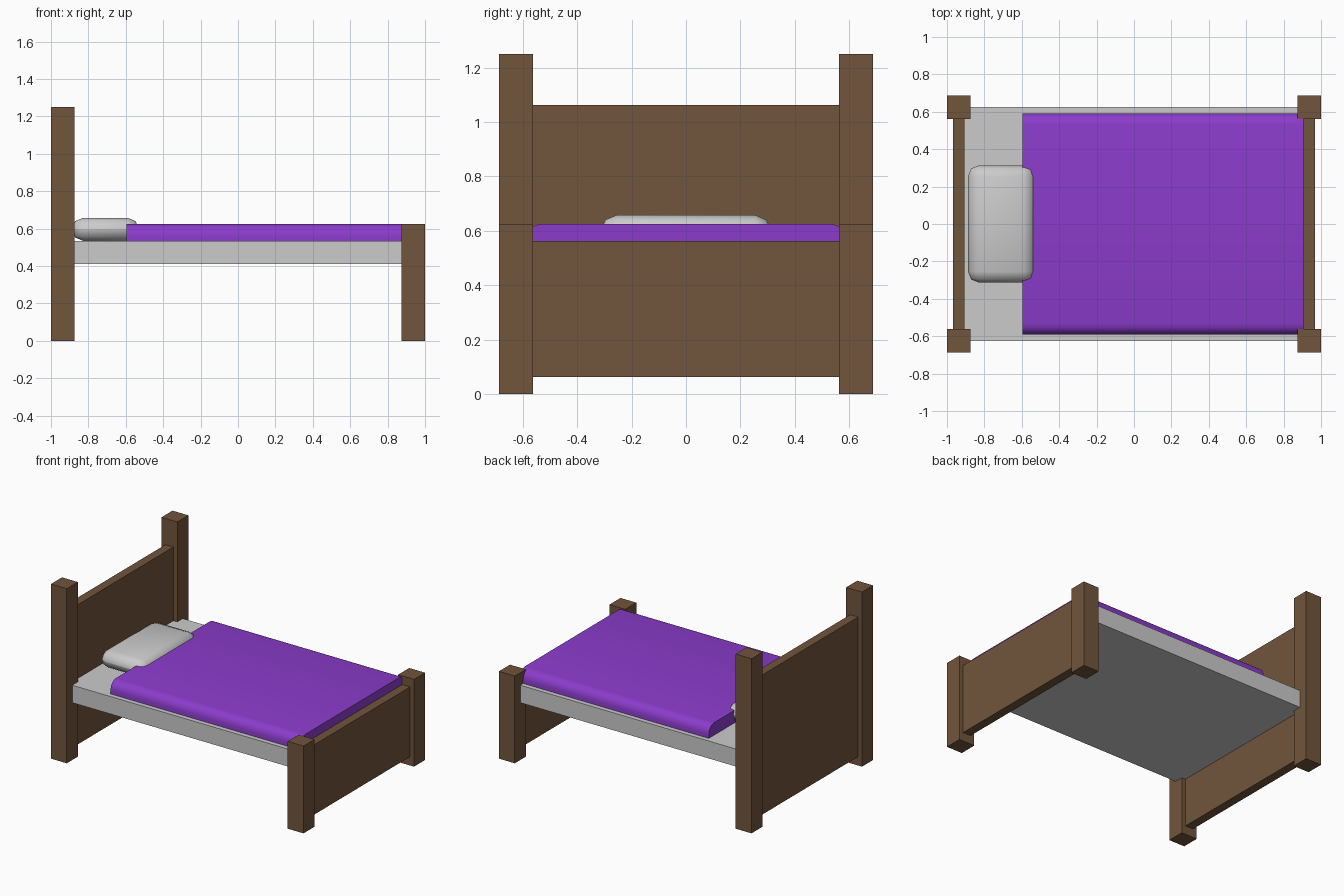
import bpy, bmesh

if "Cube" in bpy.data.objects:
    bpy.data.objects.remove(bpy.data.objects["Cube"])


def material(name, rgb):
    m = bpy.data.materials.new(name)
    m.diffuse_color = (*rgb, 1)
    m.use_nodes = True
    m.node_tree.nodes["Principled BSDF"].inputs["Base Color"].default_value = m.diffuse_color
    return m


wood = material("wood", (0.165, 0.09, 0.045))
purple = material("purple", (0.26, 0.045, 0.60))


def box(name, x, y, z, mat=None, bevel=0.0, segments=2, pick=lambda e: True):
    """Box from (min, max) ranges; edges chosen by pick are rounded."""
    bm = bmesh.new()
    bmesh.ops.create_cube(bm, size=1)
    for v in bm.verts:
        v.co = [(r[0] + r[1]) / 2 + c * (r[1] - r[0]) for r, c in zip((x, y, z), v.co)]
    if bevel:
        bmesh.ops.bevel(bm, geom=[e for e in bm.edges if pick(e)], offset=bevel,
                        segments=segments, profile=0.5, affect='EDGES')
    me = bpy.data.meshes.new(name)
    bm.to_mesh(me)
    bm.free()
    ob = bpy.data.objects.new(name, me)
    bpy.context.collection.objects.link(ob)
    if mat:
        me.materials.append(mat)
    if bevel:
        bpy.ops.object.select_all(action='DESELECT')
        bpy.context.view_layer.objects.active = ob
        ob.select_set(True)
        bpy.ops.object.shade_smooth_by_angle(angle=0.9)
    return ob


# Head and foot ends: two posts and a panel each
for end, s, post_top, panel_top in (("head", -1, 1.25, 1.0625), ("foot", 1, 0.625, 0.5625)):
    px = sorted((s * 0.875, s * 1.0))
    for side, t in (("front", -1), ("back", 1)):
        box(f"{end}_post_{side}", px, sorted((t * 0.5625, t * 0.6875)), (0, post_top), wood)
    box(f"{end}board", sorted((s * 0.906, s * 0.969)), (-0.5625, 0.5625),
        (0.0625, panel_top), wood)

# Mattress
box("mattress", (-0.906, 0.906), (-0.625, 0.625), (0.41, 0.535))


# Blanket, rounded along its two long upper edges
def long_top_edge(e):
    a, b = (v.co for v in e.verts)
    return min(a.z, b.z) > 0.6 and abs(a.x - b.x) > 1


box("blanket", (-0.595, 0.906), (-0.592, 0.592), (0.535, 0.625), purple,
    bevel=0.06, segments=4, pick=long_top_edge)

# Pillow
box("pillow", (-0.888, -0.53), (-0.314, 0.314), (0.535, 0.658), bevel=0.06)
